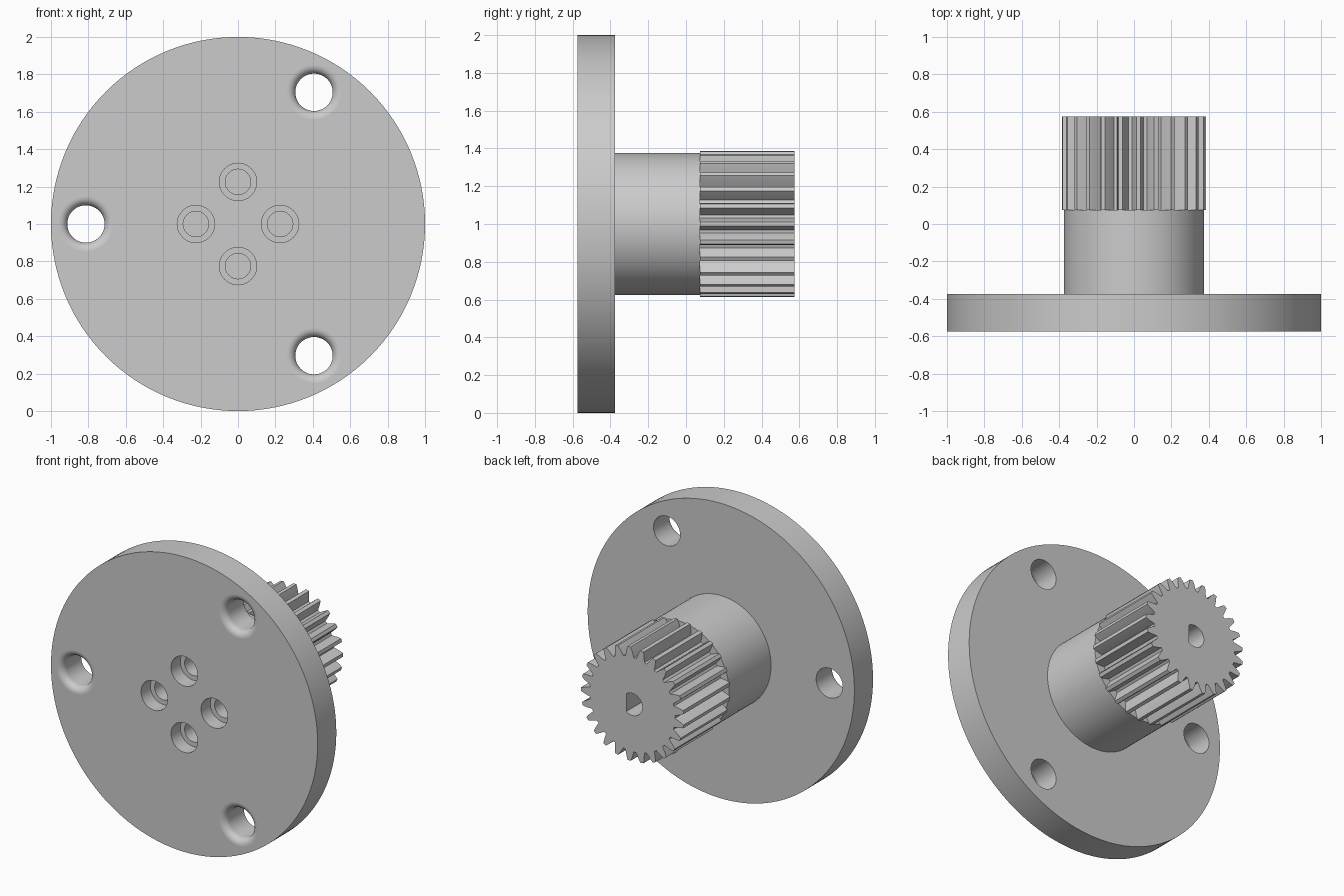
import bpy, bmesh, math

if "Cube" in bpy.data.objects:
    bpy.data.objects.remove(bpy.data.objects["Cube"])

grey = bpy.data.materials.new("plain_grey")
grey.diffuse_color = (0.6, 0.6, 0.6, 1)
grey.use_nodes = True
grey.node_tree.nodes["Principled BSDF"].inputs["Base Color"].default_value = grey.diffuse_color


def loft(name, outlines):
    """Closed solid from (y, [(x, z), ...]) outlines stacked along y."""
    bm = bmesh.new()
    rings = [[bm.verts.new((x, y, z)) for x, z in pts] for y, pts in outlines]
    n = len(rings[0])
    for a, b in zip(rings, rings[1:]):
        for i in range(n):
            bm.faces.new((a[i], a[(i + 1) % n], b[(i + 1) % n], b[i]))
    bm.faces.new(rings[0])
    bm.faces.new(rings[-1])
    bmesh.ops.recalc_face_normals(bm, faces=bm.faces)
    mesh = bpy.data.meshes.new(name)
    bm.to_mesh(mesh)
    bm.free()
    mesh.materials.append(grey)
    ob = bpy.data.objects.new(name, mesh)
    bpy.context.collection.objects.link(ob)
    return ob


def circle(r, cx=0, cz=1, n=48):
    return [(cx + r * math.cos(2 * math.pi * i / n), cz + r * math.sin(2 * math.pi * i / n))
            for i in range(n)]


def turned(name, profile, cx=0, cz=1, n=48):
    return loft(name, [(y, circle(r, cx, cz, n)) for r, y in profile])


def cut(ob, cutters):
    bpy.context.view_layer.objects.active = ob
    for c in cutters:
        m = ob.modifiers.new("cut", 'BOOLEAN')
        m.operation, m.solver, m.object = 'DIFFERENCE', 'EXACT', c
        bpy.ops.object.modifier_apply(modifier=m.name)


FRONT, PLATE_BACK, HUB_BACK, GEAR_BACK = -0.575, -0.375, 0.075, 0.575

# Main solids
plate = turned("base_plate", [(1, FRONT), (1, PLATE_BACK)], n=128)
hub = turned("hub", [(0.375, PLATE_BACK), (0.375, HUB_BACK)], n=96)

# Toothed shaft end
teeth, outline = 25, []
for t in range(teeth):
    mid = 2 * math.pi * t / teeth
    for da, r in ((-0.098, 0.32), (-0.062, 0.357), (-0.03, 0.386),
                  (0.03, 0.386), (0.062, 0.357), (0.098, 0.32)):
        outline.append((r * math.cos(mid + da), 1 + r * math.sin(mid + da)))
gear = loft("gear", [(HUB_BACK, outline), (GEAR_BACK, outline)])

# Three through holes with rounded front lips
f = 0.045
lip = [(0.1 + f * (1 - math.sin(a)), FRONT + f * (1 - math.cos(a)))
       for a in [math.pi / 2 * k / 8 for k in range(9)]]
through = []
for k in range(3):
    a = math.radians(60 + 120 * k)
    through.append(turned("hole_cutter", [(0.1 + f, FRONT - 0.1)] + lip + [(0.1, 0)],
                          0.813 * math.cos(a), 1 + 0.813 * math.sin(a)))

# Four counterbored screw holes
screws = []
for k in range(4):
    a = math.pi / 2 * k
    screws.append(turned("screw_cutter",
                         [(0.1, FRONT - 0.1), (0.1, FRONT + 0.1), (0.068, FRONT + 0.1), (0.068, -0.175)],
                         0.225 * math.cos(a), 1 + 0.225 * math.sin(a)))

# D-shaped shaft socket in the gear end
d_shape = [(min(x, 0.045), z) for x, z in circle(0.075)]
socket = loft("socket_cutter", [(GEAR_BACK - 0.3, d_shape), (GEAR_BACK + 0.1, d_shape)])

cut(plate, through + screws)
cut(hub, screws)
cut(gear, [socket])
for c in through + screws + [socket]:
    bpy.data.objects.remove(c)

# Smooth round walls, flat end faces
for ob in (plate, hub, gear):
    bpy.ops.object.select_all(action='DESELECT')
    ob.select_set(True)
    bpy.context.view_layer.objects.active = ob
    bpy.ops.object.shade_smooth_by_angle(angle=math.radians(25 if ob != gear else 8))
    for p in ob.data.polygons:
        if abs(p.normal.y) > 0.999:
            p.use_smooth = False
